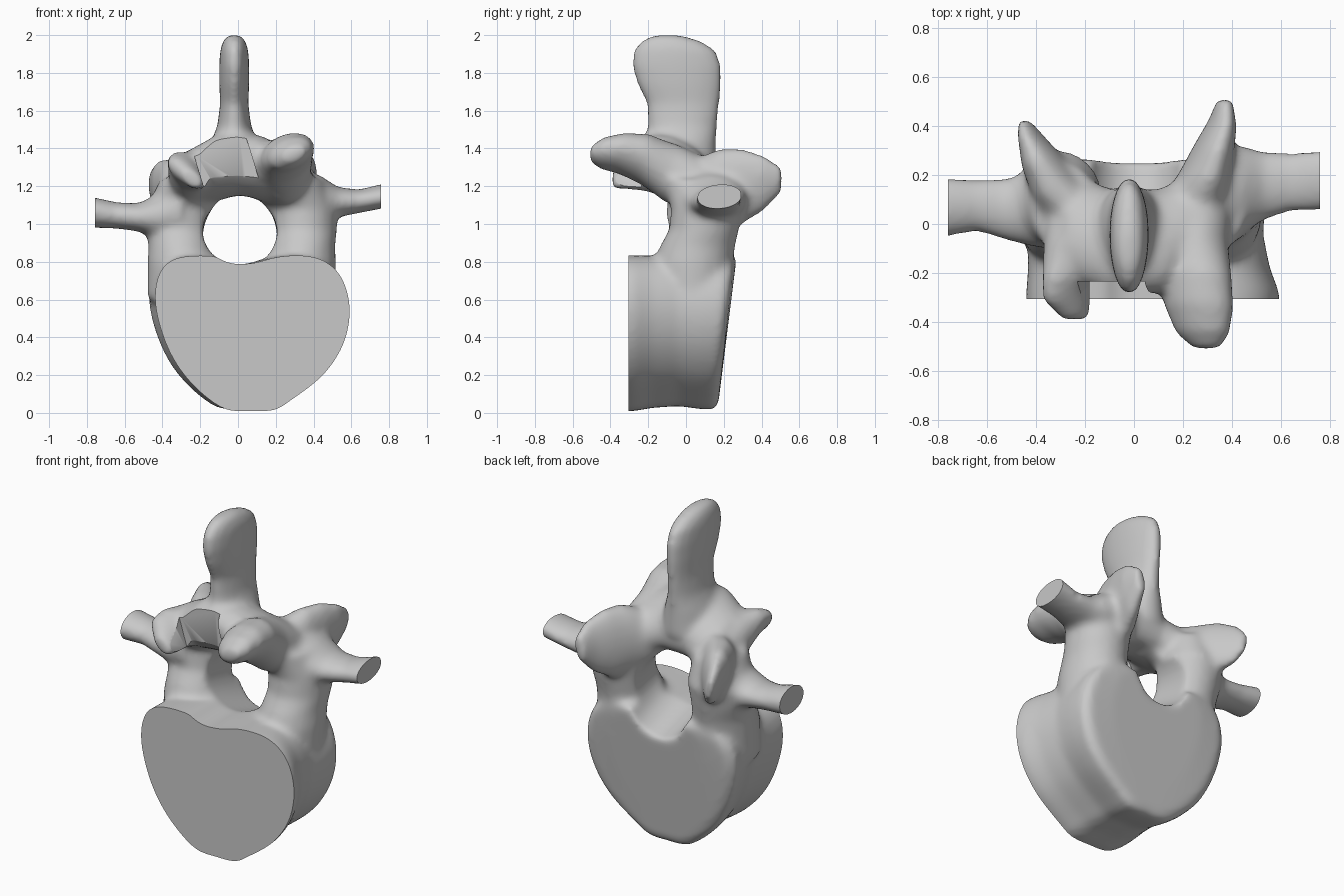
import bpy
import bmesh
import math
from mathutils import Vector

cube = bpy.data.objects.get("Cube")
if cube:
    bpy.data.objects.remove(cube, do_unlink=True)

bone = bpy.data.materials.new("bone grey")
bone.use_nodes = True
bone.diffuse_color = (0.58, 0.58, 0.58, 1)
bone.node_tree.nodes["Principled BSDF"].inputs["Base Color"].default_value = (0.58, 0.58, 0.58, 1)


def new_object(name, bm):
    bmesh.ops.recalc_face_normals(bm, faces=bm.faces)
    mesh = bpy.data.meshes.new(name)
    bm.to_mesh(mesh)
    bm.free()
    obj = bpy.data.objects.new(name, mesh)
    bpy.context.collection.objects.link(obj)
    return obj


def skin(bm, rings):
    """Join equal rings of points into a closed skin."""
    loops = [[bm.verts.new(p) for p in ring] for ring in rings]
    n = len(loops[0])
    for a, b in zip(loops, loops[1:]):
        for i in range(n):
            j = (i + 1) % n
            bm.faces.new((a[i], a[j], b[j], b[i]))
    bm.faces.new(loops[0][::-1])
    bm.faces.new(loops[-1])


def smooth_loop(points, steps=5):
    """Round a closed outline with a spline through its points."""
    pts = [Vector(p) for p in points]
    n, out = len(pts), []
    for i in range(n):
        a, b, c, d = (pts[(i + k) % n] for k in (-1, 0, 1, 2))
        for s in range(steps):
            t = s / steps
            out.append(b + (c - a) * t / 2 + (a * 2 - b * 5 + c * 4 - d) * t * t / 2
                       + (b * 3 - a - c * 3 + d) * t ** 3 / 2)
    return out


def limb(name, sections, sides=20):
    """Loft ellipses given as (centre, half axis, half axis)."""
    rings = []
    for c, u, v in sections:
        c, u, v = Vector(c), Vector(u), Vector(v)
        angles = [math.tau * i / sides for i in range(sides)]
        rings.append([c + u * math.cos(a) + v * math.sin(a) for a in angles])
    bm = bmesh.new()
    skin(bm, rings)
    return new_object(name, bm)


def box(name, centre, size, tilt=(0, 0, 0)):
    bm = bmesh.new()
    bmesh.ops.create_cube(bm, size=1)
    bmesh.ops.scale(bm, vec=size, verts=bm.verts)
    obj = new_object(name, bm)
    obj.location, obj.rotation_euler, obj.hide_render = centre, tilt, True
    return obj


parts = []

# Vertebral body: heart-shaped outline, waisted from front to back
outline = smooth_loop([
    (.07, .79), (.24, .83), (.42, .82), (.54, .73), (.592, .56), (.56, .37), (.45, .2),
    (.27, .06), (.19, .015), (.07, .01), (-.08, .025), (-.25, .16), (-.37, .34),
    (-.437, .57), (-.415, .74), (-.32, .82), (-.13, .83), (.0, .8)])
rings = []
for y, s, shift, lean in [(-.4, 1, 0, 0), (-.28, 1, 0, 0), (-.18, .955, -.015, 0), (-.04, .93, -.03, 0),
                          (.08, .97, -.04, .03), (.16, .98, -.045, .08), (.19, .9, -.04, .1),
                          (.205, .6, -.04, .1)]:
    rings.append([(.07 + shift + (x - .07) * s, y + (z - .2) * lean, .8 + (z - .8) * (1 + s) / 2)
                  for x, z in outline])
bm = bmesh.new()
skin(bm, rings)
parts.append(new_object("body", bm))

# Pedicles
for name, s, dx in (("left", 1, .04), ("right", -1, 0)):
    parts.append(limb(name + "_pedicle", [
        ((s * .31 + dx, .03, .6), (.17, 0, 0), (0, .19, 0)),
        ((s * .29 + dx, .04, .8), (.19, 0, 0), (0, .21, 0)),
        ((s * .3 + dx, .06, .88), (.175, 0, 0), (0, .2, 0)),
        ((s * .31 + dx, .095, .97), (.175, 0, 0), (0, .185, 0)),
        ((s * .31 + dx, .11, 1.08), (.18, 0, 0), (0, .19, 0)),
        ((s * .28 + dx, .06, 1.24), (.13, 0, 0), (0, .18, 0))]))

# Laminae arching over the canal, leaning forward at the top
parts.append(limb("lamina", [
    ((-.38, .08, 1.13), (0, .13, -.04), (.05, 0, .1)),
    ((-.24, -.02, 1.24), (0, .21, -.02), (-.04, -.05, .14)),
    ((-.1, -.07, 1.3), (0, .2, 0), (-.02, -.08, .17)),
    ((.0, -.07, 1.31), (0, .2, 0), (0, -.08, .175)),
    ((.1, -.07, 1.3), (0, .2, 0), (.02, -.07, .17)),
    ((.26, -.01, 1.24), (0, .21, -.02), (.04, -.03, .14)),
    ((.4, .08, 1.13), (0, .13, -.04), (-.05, 0, .1))]))

# Spinous process: a tall blade with a swollen, forward-leaning tip
blade = [(1.28, -.03, .19, .16), (1.42, -.03, .19, .13), (1.52, -.02, .185, .09),
         (1.64, -.015, .195, .075), (1.74, -.035, .225, .08), (1.84, -.05, .24, .08),
         (1.92, -.06, .22, .075), (1.97, -.08, .16, .06), (2.0, -.1, .075, .035)]
parts.append(limb("spinous_process", [
    ((-.02, y, z), (w, 0, 0), (0, d, 0)) for z, y, d, w in blade]))

# Transverse processes
parts.append(limb("left_transverse_process", [
    ((.3, .12, 1.13), (0, .19, 0), (0, 0, .18)),
    ((.44, .14, 1.13), (0, .18, 0), (0, 0, .125)),
    ((.53, .155, 1.115), (0, .14, 0), (0, 0, .08)),
    ((.64, .17, 1.12), (0, .12, 0), (0, 0, .063)),
    ((.8, .18, 1.155), (0, .125, .01), (0, 0, .067))]))
parts.append(limb("right_transverse_process", [
    ((-.3, .08, 1.07), (0, .19, 0), (0, 0, .18)),
    ((-.43, .06, 1.04), (0, .15, 0), (0, 0, .115)),
    ((-.53, .06, 1.035), (0, .125, 0), (0, 0, .075)),
    ((-.64, .075, 1.045), (0, .105, 0), (0, 0, .07)),
    ((-.8, .065, 1.065), (0, .125, 0), (0, 0, .085))]))

# Front articular processes, the right one broken short
parts.append(limb("left_front_articular_process", [
    ((.25, .08, 1.2), (.15, 0, 0), (0, .04, .14)),
    ((.25, -.08, 1.27), (.135, 0, 0), (0, .04, .15)),
    ((.25, -.22, 1.345), (.15, 0, .04), (-.01, .03, .125)),
    ((.265, -.34, 1.375), (.14, 0, .045), (-.02, .02, .1)),
    ((.28, -.445, 1.375), (.11, 0, .04), (-.02, .01, .075)),
    ((.295, -.508, 1.37), (.055, 0, .02), (-.01, 0, .035))]))
parts.append(limb("right_front_articular_process", [
    ((-.22, .05, 1.2), (.14, 0, 0), (0, .03, .13)),
    ((-.25, -.1, 1.26), (.12, 0, 0), (0, .03, .12)),
    ((-.27, -.22, 1.28), (.1, 0, -.07), (.03, 0, .08)),
    ((-.27, -.31, 1.27), (.1, 0, -.07), (.03, 0, .05)),
    ((-.24, -.39, 1.235), (.05, 0, -.04), (.02, 0, .035))]))

# Rear articular processes: upright flaring blades
parts.append(limb("left_rear_articular_process", [
    ((.23, .04, 1.17), (.13, -.04, 0), (0, 0, .17)),
    ((.285, .18, 1.2), (.1, -.03, 0), (.02, 0, .2)),
    ((.325, .3, 1.2), (.08, -.02, 0), (.02, 0, .2)),
    ((.36, .41, 1.215), (.055, -.01, 0), (.02, 0, .15)),
    ((.37, .508, 1.235), (.03, 0, 0), (.01, 0, .07))]))
parts.append(limb("right_rear_articular_process", [
    ((-.22, .03, 1.17), (.13, .04, 0), (0, 0, .16)),
    ((-.31, .14, 1.18), (.1, .04, 0), (-.02, 0, .165)),
    ((-.38, .26, 1.18), (.075, .03, 0), (-.02, 0, .165)),
    ((-.425, .36, 1.17), (.045, .01, 0), (-.02, 0, .13)),
    ((-.45, .425, 1.17), (.022, 0, 0), (-.01, 0, .06))]))

# Fuse everything into one organic surface
bpy.ops.object.select_all(action="DESELECT")
for p in parts:
    p.select_set(True)
bpy.context.view_layer.objects.active = parts[0]
bpy.ops.object.join()
vertebra = bpy.context.object
vertebra.name = "vertebra"

# Canal cutter, its floor sloping down towards the back
canal = limb("canal_cutter", [((.01, y, z), (.197, 0, 0), (0, 0, h)) for y, z, h in
                              ((-.7, .968, .182), (-.05, .968, .182), (.3, .91, .24), (.7, .91, .24))], 40)
canal.hide_render = True


def apply(kind, **settings):
    mod = vertebra.modifiers.new(kind.title(), kind)
    for key, value in settings.items():
        setattr(mod, key, value)
    bpy.ops.object.modifier_apply(modifier=mod.name)


def cut(cutter):
    bpy.context.view_layer.update()
    apply("BOOLEAN", operation="DIFFERENCE", object=cutter, solver="EXACT")
    bpy.data.objects.remove(cutter, do_unlink=True)


apply("REMESH", mode="VOXEL", voxel_size=.018)
cut(canal)
apply("REMESH", mode="VOXEL", voxel_size=.016)
apply("SMOOTH", factor=.5, iterations=10)

# Flat sawn front of the body, broken lamina face and blunt process ends
cut(box("front_cutter", (0, -.555, .4), (2, .5, 1)))
cut(box("break_cutter", (-.07, -.485, 1.33), (.29, .5, .5), (0, -.3, 0)))
cut(box("left_end_cutter", (1.008, .2, 1.1), (.5, 1, 1)))
cut(box("right_end_cutter", (-1.008, .1, 1.1), (.5, 1, 1)))

vertebra.data.materials.clear()
vertebra.data.materials.append(bone)
vertebra.select_set(True)
bpy.ops.object.shade_smooth_by_angle(angle=math.radians(40))
